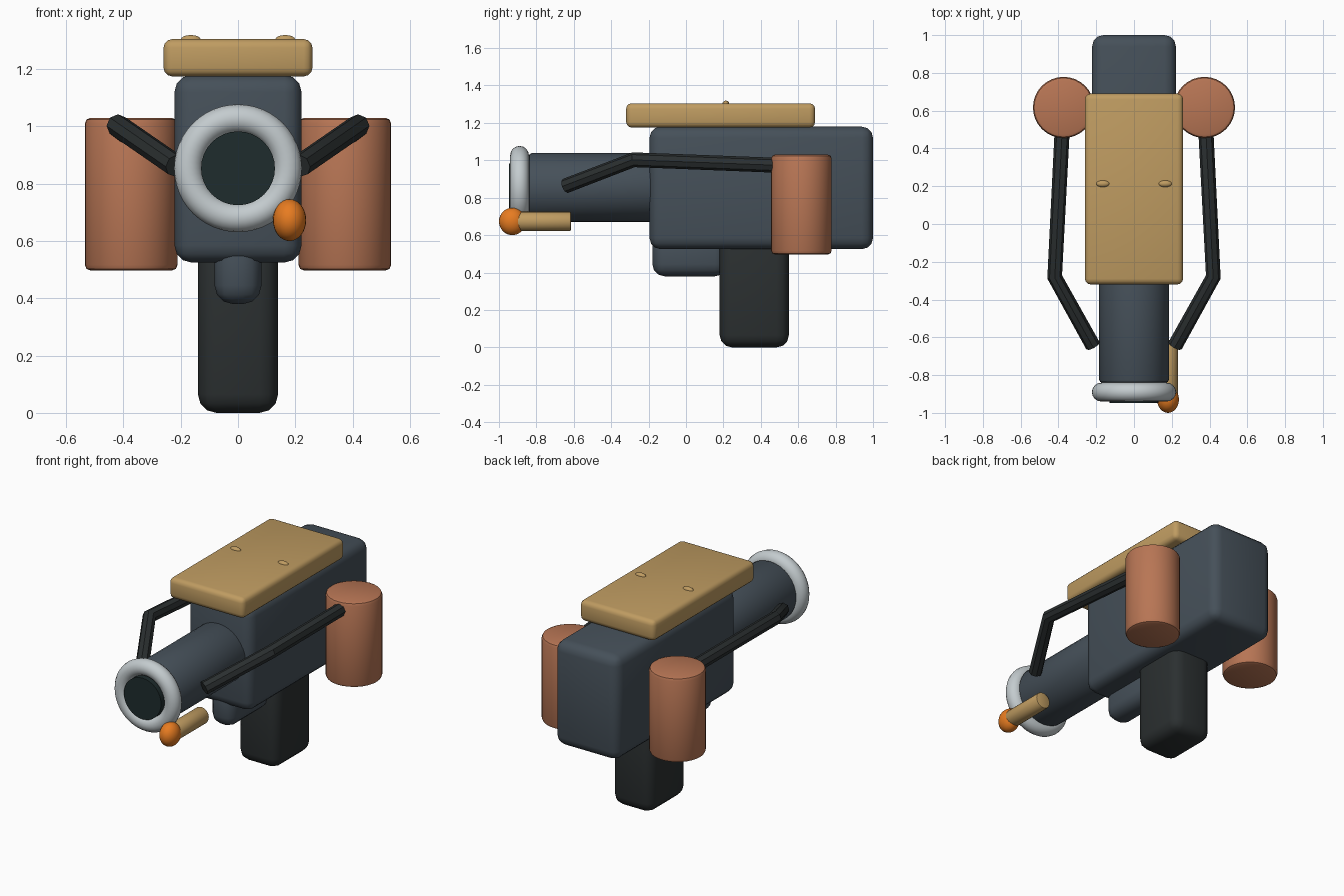
import bpy, math
from mathutils import Vector

if "Cube" in bpy.data.objects:
    bpy.data.objects.remove(bpy.data.objects["Cube"])

def material(name, rgb):
    m = bpy.data.materials.new(name)
    m.diffuse_color = (*rgb, 1)
    m.use_nodes = True
    m.node_tree.nodes["Principled BSDF"].inputs["Base Color"].default_value = m.diffuse_color
    return m

STEEL = material("blue_steel", (0.06, 0.08, 0.1))
DARK = material("dark_rubber", (0.024, 0.029, 0.03))
TAN = material("tan", (0.52, 0.33, 0.12))
COPPER = material("copper", (0.48, 0.18, 0.09))
SILVER = material("silver", (0.55, 0.6, 0.62))
ORANGE = material("orange", (0.8, 0.2, 0.015))
BORE = material("bore", (0.013, 0.025, 0.026))

def finish(name, mat, bevel=0, segments=3):
    """Name, colour, bevel and smooth the active object."""
    o = bpy.context.object
    o.name = name
    o.data.materials.append(mat)
    bpy.ops.object.transform_apply(location=False, rotation=True, scale=True)
    if bevel:
        b = o.modifiers.new("bevel", 'BEVEL')
        b.width, b.segments = bevel, segments
        b.limit_method, b.angle_limit = 'ANGLE', math.radians(40)
        bpy.ops.object.modifier_apply(modifier=b.name)
    bpy.ops.object.shade_smooth_by_angle(angle=math.radians(35))
    return o

def box(name, lo, hi, mat, bevel, segments=3):
    lo, hi = Vector(lo), Vector(hi)
    bpy.ops.mesh.primitive_cube_add(size=1, location=(lo + hi) / 2)
    bpy.context.object.scale = hi - lo
    return finish(name, mat, bevel, segments)

def rod(name, a, b, r, mat, bevel=0, sides=32):
    a, b = Vector(a), Vector(b)
    d = b - a
    bpy.ops.mesh.primitive_cylinder_add(vertices=sides, radius=r, depth=d.length,
        location=(a + b) / 2, rotation=d.to_track_quat('Z', 'Y').to_euler())
    return finish(name, mat, bevel, 2)

def ball(name, loc, radii, mat):
    bpy.ops.mesh.primitive_uv_sphere_add(segments=24, ring_count=16, location=loc)
    bpy.context.object.scale = radii
    return finish(name, mat)

# Main housing, grip, underside block and top plate
box("body", (-0.222, -0.195, 0.525), (0.222, 1.0, 1.18), STEEL, 0.06)
box("grip", (-0.14, 0.18, 0.0), (0.14, 0.55, 0.65), DARK, 0.065)
box("underside_block", (-0.082, -0.18, 0.38), (0.082, 0.22, 0.62), STEEL, 0.065)
box("top_plate", (-0.26, -0.32, 1.175), (0.26, 0.69, 1.305), TAN, 0.03)

# Barrel, muzzle ring and dark bore
BZ = 0.854
rod("barrel", (0, -0.84, BZ), (0, -0.1, BZ), 0.184, STEEL, 0.015)
bpy.ops.mesh.primitive_torus_add(major_radius=0.173, minor_radius=0.05,
    major_segments=48, minor_segments=16,
    location=(0, -0.89, BZ), rotation=(math.pi / 2, 0, 0))
finish("muzzle_ring", SILVER)
rod("bore", (0, -0.947, BZ), (0, -0.8, BZ), 0.129, BORE)

# Pilot tube and its flame tip
rod("pilot_tube", (0.18, -0.92, 0.673), (0.18, -0.615, 0.673), 0.052, TAN, 0.008, 24)
ball("pilot_flame", (0.18, -0.929, 0.673), (0.058, 0.071, 0.073), ORANGE)

# Mirrored tanks, bent hoses and rivets
for s, side in ((-1, "left"), (1, "right")):
    rod("tank_" + side, (s * 0.373, 0.617, 0.497), (s * 0.373, 0.617, 1.03),
        0.162, COPPER, 0.02)
    ball("rivet_" + side, (s * 0.165, 0.213, 1.303), (0.035, 0.018, 0.016), TAN)
    curve = bpy.data.curves.new("hose", 'CURVE')
    curve.dimensions = '3D'
    curve.bevel_depth, curve.bevel_resolution = 0.04, 2
    curve.use_fill_caps = True
    spline = curve.splines.new('POLY')
    path = [(0.38, 0.5, 0.973), (0.42, -0.28, 1.003), (0.217, -0.645, 0.863)]
    spline.points.add(len(path) - 1)
    for p, (x, y, z) in zip(spline.points, path):
        p.co = (s * x, y, z, 1)
    hose = bpy.data.objects.new("hose", curve)
    bpy.context.collection.objects.link(hose)
    bpy.ops.object.select_all(action='DESELECT')
    hose.select_set(True)
    bpy.context.view_layer.objects.active = hose
    bpy.ops.object.convert(target='MESH')
    finish("hose_" + side, DARK)
